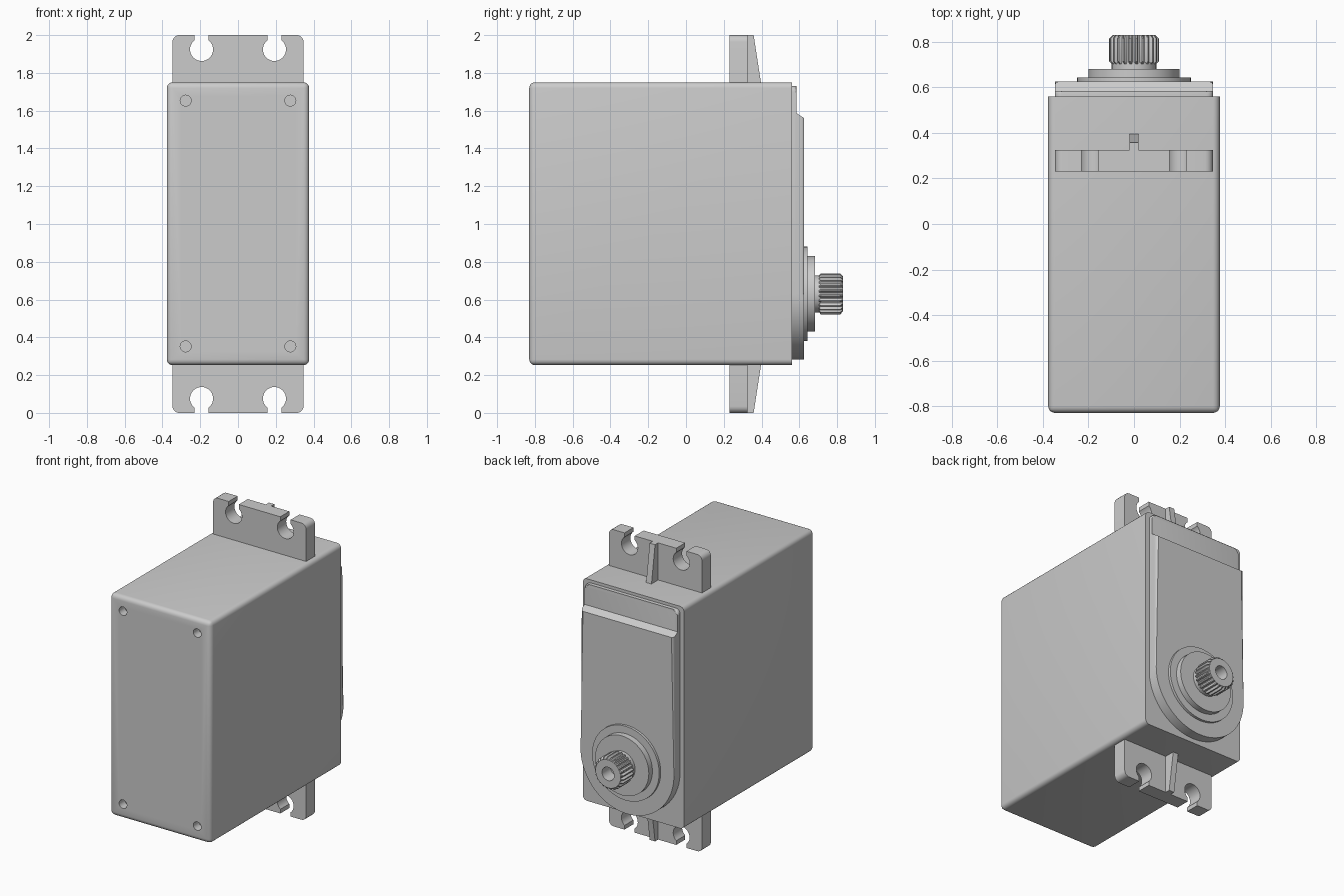
import bpy, bmesh, math
from math import sin, cos, pi, radians

cube = bpy.data.objects.get("Cube")
if cube:
    bpy.data.objects.remove(cube, do_unlink=True)

grey = bpy.data.materials.new("plain grey")
grey.use_nodes = True
COLOUR = (0.6, 0.6, 0.6, 1)
grey.diffuse_color = COLOUR
grey.node_tree.nodes["Principled BSDF"].inputs["Base Color"].default_value = COLOUR

SHAFT_Z = 0.63


def finish(name, bm):
    bmesh.ops.recalc_face_normals(bm, faces=bm.faces[:])
    mesh = bpy.data.meshes.new(name)
    bm.to_mesh(mesh)
    bm.free()
    mesh.materials.append(grey)
    obj = bpy.data.objects.new(name, mesh)
    bpy.context.collection.objects.link(obj)
    return obj


def smooth(obj):
    bpy.ops.object.select_all(action='DESELECT')
    obj.select_set(True)
    bpy.context.view_layer.objects.active = obj
    bpy.ops.object.shade_smooth_by_angle(angle=radians(30))


def arc(cx, cz, r, a0, a1, n):
    steps = [radians(a0 + (a1 - a0) * i / n) for i in range(n + 1)]
    return [(cx + r * cos(a), cz + r * sin(a)) for a in steps]


def extrude(points, y0, y1):
    """Prism from an outline in x and z, running along y."""
    bm = bmesh.new()
    ends = [[bm.verts.new((x, y, z)) for x, z in points] for y in (y0, y1)]
    for end in ends:
        bm.faces.new(end)
    n = len(points)
    for i in range(n):
        j = (i + 1) % n
        bm.faces.new((ends[0][i], ends[0][j], ends[1][j], ends[1][i]))
    return bm


def bevel(bm, edges, size, segments):
    bmesh.ops.bevel(bm, geom=edges, offset=size, segments=segments,
                    profile=0.5, affect='EDGES', clamp_overlap=True)


def lathe(name, rings, n, radius=lambda i, r: r):
    """Closed solid around the shaft axis from (y, r) rings."""
    bm = bmesh.new()
    loops = []
    for y, r in rings:
        loop = []
        for i in range(n):
            a, rr = 2 * pi * i / n, radius(i, r)
            loop.append(bm.verts.new((rr * cos(a), y, SHAFT_Z + rr * sin(a))))
        loops.append(loop)
    for a, b in zip(loops, loops[1:]):
        for i in range(n):
            j = (i + 1) % n
            bm.faces.new((a[i], a[j], b[j], b[i]))
    bm.faces.new(loops[0])
    bm.faces.new(loops[-1])
    return finish(name, bm)


# Case: rounded box, sharp only around the back rim
W, FRONT, BACK, LOW, HIGH = 0.377, -0.83, 0.56, 0.253, 1.75
bm = extrude([(-W, LOW), (W, LOW), (W, HIGH), (-W, HIGH)], FRONT, BACK)
bevel(bm, [e for e in bm.edges if any(v.co.y < 0 for v in e.verts)], 0.03, 5)
case = finish("case", bm)

# Screw holes sunk into the front corners of the case
bm = bmesh.new()
for x in (-0.277, 0.277):
    for z in (0.352, 1.653):
        part = extrude(arc(x, z, 0.029, 0, 345, 23), FRONT - 0.1, FRONT + 0.06)
        temp = bpy.data.meshes.new("temp")
        part.to_mesh(temp)
        part.free()
        bm.from_mesh(temp)
        bpy.data.meshes.remove(temp)
cutter = finish("screw_hole_cutter", bm)
cutter.hide_render = True
mod = case.modifiers.new("screw holes", 'BOOLEAN')
mod.object = cutter
mod.solver = 'EXACT'
bpy.context.view_layer.objects.active = case
case.select_set(True)
bpy.ops.object.modifier_apply(modifier=mod.name)
bpy.data.objects.remove(cutter, do_unlink=True)
smooth(case)

# Gear cover: thin plate with a half-round bottom
R = 0.348
half_round = arc(0, SHAFT_Z, R, 180, 360, 40)
top = 1.73
outline = (half_round + arc(R - 0.03, top - 0.03, 0.03, 0, 90, 5)
           + arc(0.03 - R, top - 0.03, 0.03, 90, 180, 5))
STEP, FACE = 0.585, 0.626
bm = extrude(outline, BACK - 0.01, STEP)
bevel(bm, [e for e in bm.edges if all(v.co.y > BACK for v in e.verts)], 0.012, 3)
smooth(finish("cover_plate", bm))

# Raised part of the cover, with a sloped upper end
bm = extrude(half_round + [(R, 1.6), (-R, 1.6)], STEP - 0.02, FACE)
for v in bm.verts:
    if v.co.z > 1.5 and v.co.y > STEP:
        v.co.z = 1.56
rim = [e for e in bm.edges if all(v.co.y > STEP for v in e.verts)
       and min(v.co.z for v in e.verts) < 1.5]
bevel(bm, rim, 0.018, 4)
smooth(finish("raised_cover", bm))

# Stepped round boss and shaft neck
smooth(lathe("shaft_boss", [(0.6, 0.25), (0.643, 0.25), (0.643, 0.2),
                            (0.682, 0.2), (0.682, 0.098), (0.71, 0.098)], 64))


# Splined output shaft with chamfered ends and a bored centre
def tooth(i, r):
    return min(r, 0.094) if i % 4 < 2 else r


smooth(lathe("splined_shaft", [(0.7, 0.094), (0.714, 0.109), (0.816, 0.109),
                               (0.83, 0.094), (0.83, 0.045), (0.74, 0.045)],
             96, tooth))

# Mounting tabs: keyhole slots open at the outer edge, plus a tapered rib
TAB, HOLE_X, HOLE_R, SLOT = 0.347, 0.193, 0.061, 0.038
open_angle = math.degrees(math.acos(SLOT / HOLE_R))


def tab_outline():
    pts = [(-TAB, 1.7), (TAB, 1.7)] + arc(TAB - 0.035, 1.965, 0.035, 0, 90, 5)
    for x in (HOLE_X, -HOLE_X):
        pts += [(x + SLOT, 2)]
        pts += arc(x, 1.924, HOLE_R, open_angle, -180 - open_angle, 28)
        pts += [(x - SLOT, 2)]
    return pts + arc(0.035 - TAB, 1.965, 0.035, 90, 180, 5)


for side, flip in (("upper", False), ("lower", True)):
    tab = extrude(tab_outline(), 0.23, 0.325)
    rib = extrude([(-0.02, 1.74), (0.02, 1.74), (0.02, 2), (-0.02, 2)], 0.3, 0.358)
    for v in rib.verts:
        if v.co.y > 0.33 and v.co.z < 1.8:
            v.co.y = 0.398
    for name, part in (("mounting_tab", tab), ("tab_rib", rib)):
        if flip:
            for v in part.verts:
                v.co.z = 2 - v.co.z
        smooth(finish(side + "_" + name, part))
